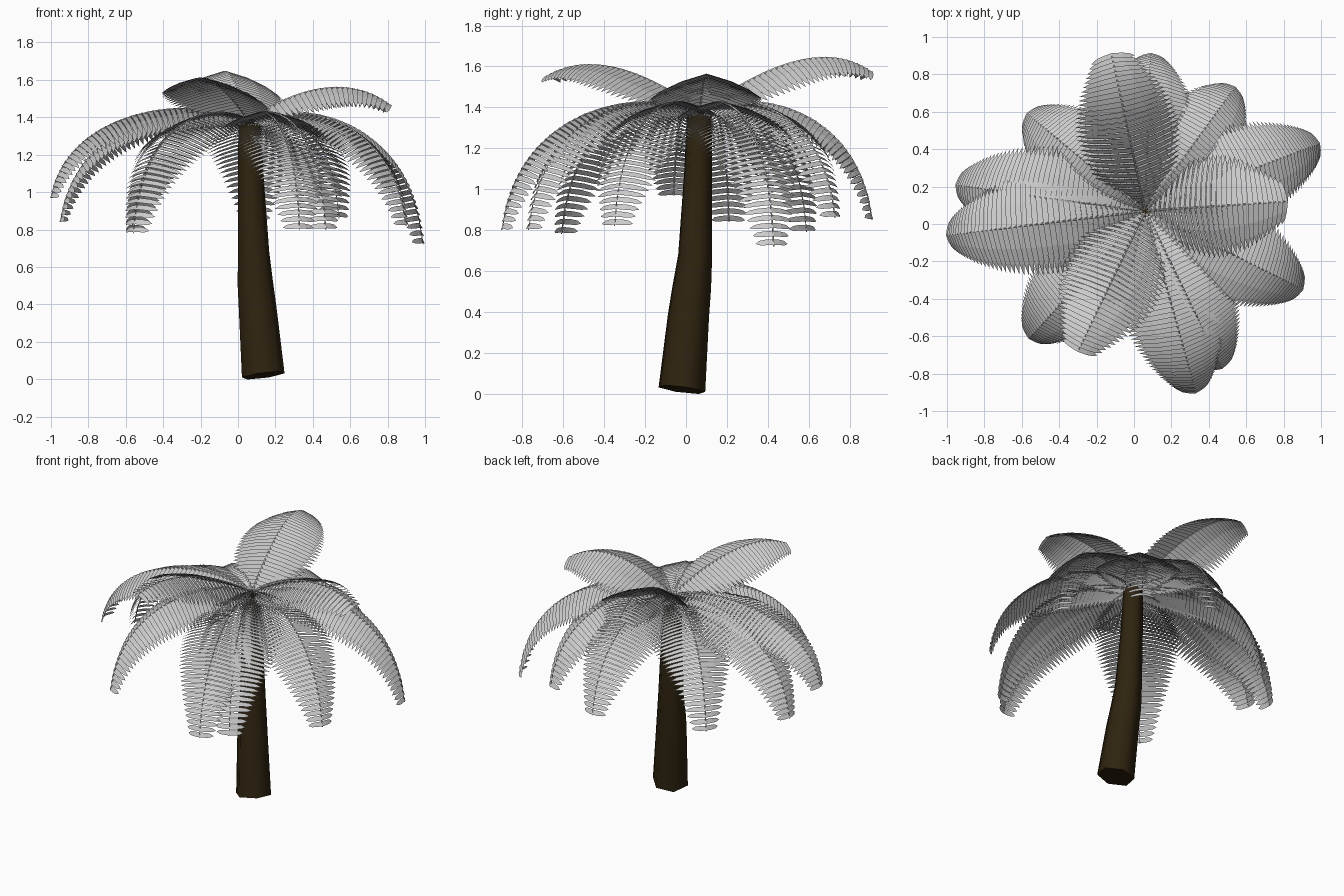
import bpy, bmesh, math
from mathutils import Vector

if "Cube" in bpy.data.objects:
    bpy.data.objects.remove(bpy.data.objects["Cube"])


def material(name, rgb):
    m = bpy.data.materials.new(name)
    m.diffuse_color = (*rgb, 1)
    m.use_nodes = True
    m.node_tree.nodes["Principled BSDF"].inputs["Base Color"].default_value = m.diffuse_color
    return m


BARK = material("dark_bark", (0.028, 0.017, 0.005))
LEAF = material("pale_grey_leaf", (0.6, 0.6, 0.6))


def finish(bm, name, mat):
    me = bpy.data.meshes.new(name)
    bm.to_mesh(me)
    bm.free()
    me.materials.append(mat)
    ob = bpy.data.objects.new(name, me)
    bpy.context.collection.objects.link(ob)
    return ob


def loft(bm, rings):
    """Skin a list of vertex rings and cap both ends."""
    n = len(rings[0])
    for a, b in zip(rings, rings[1:]):
        for i in range(n):
            j = (i + 1) % n
            bm.faces.new((a[i], a[j], b[j], b[i])).smooth = True
    bm.faces.new(rings[0][::-1])
    bm.faces.new(rings[-1])


# Trunk: six-sided, smooth, leaning and tapering, with a slanted foot
bm = bmesh.new()
rings = []
for x, y, z, r, tilt in [(.135, -.02, .02, .118, .13), (.105, .012, .38, .104, .1),
                         (.092, .028, .52, .098, .05), (.084, .045, .68, .086, 0),
                         (.068, .06, 1.1, .07, 0), (.062, .065, 1.39, .062, 0)]:
    ring = []
    for i in range(6):
        a = math.radians(15 + 60 * i)
        dx, dy = r * math.cos(a), r * math.sin(a)
        ring.append(bm.verts.new((x + dx, y + dy, z + tilt * (dx - dy))))
    rings.append(ring)
loft(bm, rings)
trunk = finish(bm, "trunk", BARK)
bpy.context.view_layer.objects.active = trunk
trunk.select_set(True)
bpy.ops.object.shade_smooth_by_angle(angle=math.radians(65))

CROWN = Vector((.06, .07, 1.38))
UP = Vector((0, 0, 1))


def frond(name, tip, z1, z2, out, droop, taper):
    """Arched spine with two rows of tilted, pointed leaflets."""
    p3 = Vector(tip)
    flat = Vector((p3.x - CROWN.x, p3.y - CROWN.y, 0))
    side = UP.cross(flat).normalized()
    p1 = CROWN + flat * .3
    p1.z = z1
    p2 = CROWN + flat * out
    p2.z = z2

    def point(t):
        u = 1 - t
        return CROWN * u**3 + p1 * 3 * u * u * t + p2 * 3 * u * t * t + p3 * t**3

    def frame(t):
        tan = (point(min(t + .01, 1)) - point(max(t - .01, 0))).normalized()
        return point(t), tan, tan.cross(side).normalized()

    length = sum((point((i + 1) / 20) - point(i / 20)).length for i in range(20))
    count = round(length / .029)
    bm = bmesh.new()

    # spine
    rings = []
    for i in range(15):
        p, tan, nor = frame(i / 14)
        r = .006 - .003 * i / 14
        rings.append([bm.verts.new(p + d * r) for d in (side, nor, -side - nor)])
    loft(bm, rings)

    # leaflets
    for i in range(count):
        t = (i + .5) / count
        p, tan, nor = frame(t)
        w = .28 * math.sin(math.pi * (.05 + taper * t**.75))
        tilt = math.radians(22)
        half = (tan * math.cos(tilt) + nor * math.sin(tilt)) * .0155
        for s in (1, -1):
            def at(along, drop, sweep):
                return (p + side * (s * w * along) - nor * (w * drop * droop)
                        + tan * (w * sweep))
            mid, far, end = at(.45, .33, .01), at(.78, .69, .03), at(1, 1, .06)
            v = [bm.verts.new(c) for c in (p - half, p + half, mid - half, mid + half,
                                           far - half * .8, far + half * .8, end)]
            for f in ((0, 1, 3, 2), (2, 3, 5, 4), (4, 5, 6)):
                f = f if s < 0 else f[::-1]
                bm.faces.new([v[k] for k in f])
    finish(bm, name, LEAF)


# Three raised upper fronds
frond("upper_frond_right", (.82, .12, 1.46), 1.55, 1.64, .7, .42, .82)
frond("upper_frond_back", (-.12, .91, 1.57), 1.56, 1.75, .7, .42, .82)
frond("upper_frond_front", (-.3, -.68, 1.55), 1.55, 1.69, .7, .36, .84)

# Ring of drooping fronds
for k, tip in enumerate([(-1.0, -.06, .97), (-.95, .21, .84), (-.57, .59, .79),
                         (.54, .73, .86), (.09, .91, .85), (.99, .43, .72),
                         (.9, -.35, .82), (.33, -.9, .8), (.47, -.77, .8),
                         (-.56, -.61, .78)]):
    lift = .04 if k == 0 else .01
    frond("drooping_frond_%d" % (k + 1), tip, 1.49 + lift, 1.4 + lift, .92, .38, .86)
